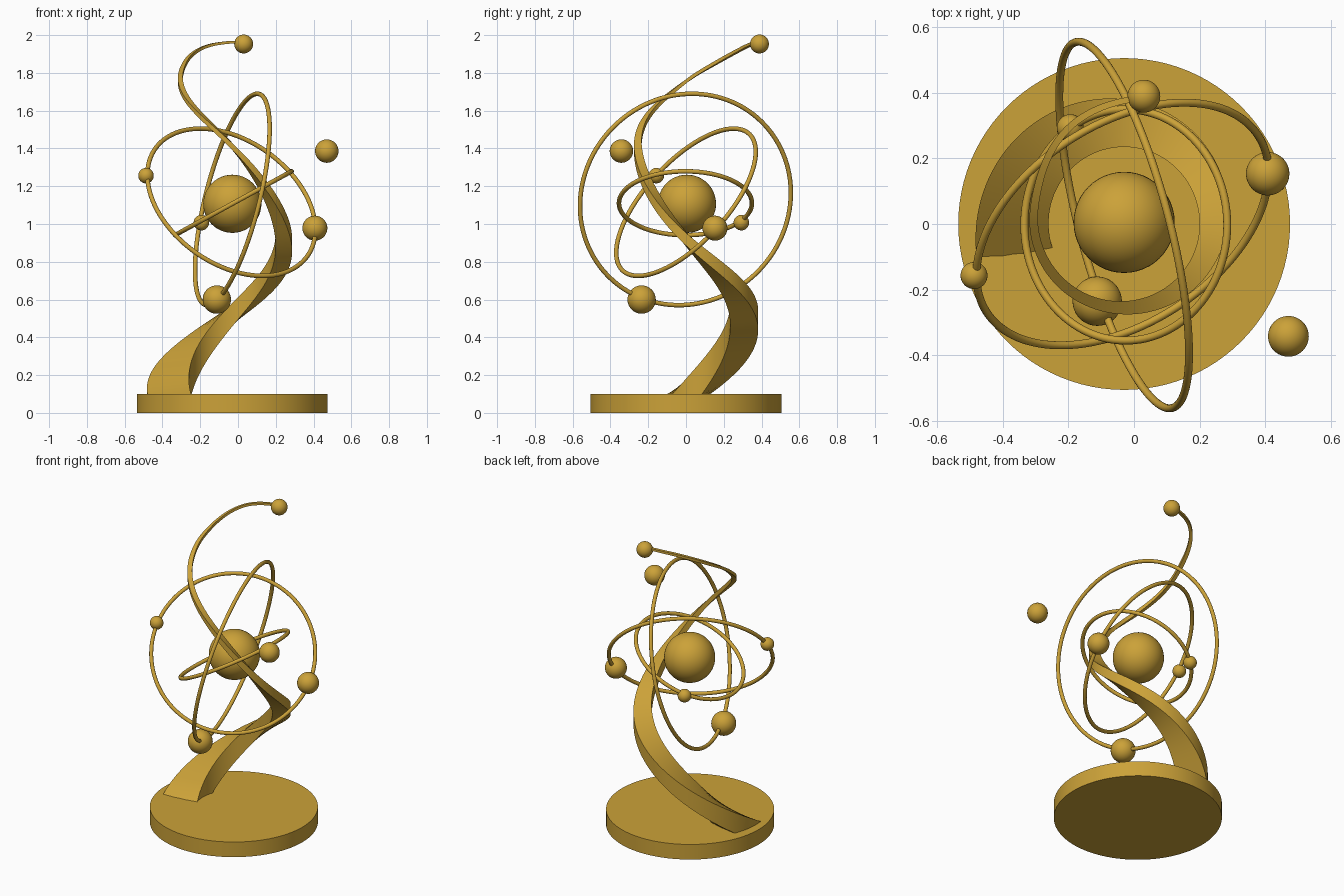
import bpy, bmesh, math
from mathutils import Vector

if "Cube" in bpy.data.objects:
    bpy.data.objects.remove(bpy.data.objects["Cube"])

CX = -0.03          # axis of base, nucleus and spiral
gold = bpy.data.materials.new("gold")
gold.diffuse_color = (0.6, 0.36, 0.04, 1)
gold.use_nodes = True
gold.node_tree.nodes["Principled BSDF"].inputs["Base Color"].default_value = gold.diffuse_color


def finish(name, angle=40):
    ob = bpy.context.object
    ob.name = name
    ob.data.materials.append(gold)
    bpy.ops.object.shade_smooth_by_angle(angle=math.radians(angle))
    return ob


def ball(name, loc, r):
    bpy.ops.mesh.primitive_uv_sphere_add(segments=48, ring_count=24, radius=r, location=loc)
    finish(name)


def ring(name, center, normal, r):
    rot = Vector(normal).to_track_quat('Z', 'Y').to_euler()
    bpy.ops.mesh.primitive_torus_add(major_radius=r, minor_radius=0.012, major_segments=128,
                                     minor_segments=16, location=center, rotation=rot)
    finish(name)


def smooth_key(keys, a):
    """Cubic interpolation through rows of (angle, values...)."""
    n = len(keys)

    def slope(i, c):
        p, q = keys[max(i - 1, 0)], keys[min(i + 1, n - 1)]
        return (q[c] - p[c]) / (q[0] - p[0])
    i = max(j for j in range(n - 1) if keys[j][0] <= a + 1e-6)
    k0, k1 = keys[i], keys[i + 1]
    d = k1[0] - k0[0]
    t = (a - k0[0]) / d
    out = []
    for c in range(1, len(k0)):
        out.append((2*t**3 - 3*t**2 + 1) * k0[c] + (t**3 - 2*t**2 + t) * d * slope(i, c)
                   + (3*t**2 - 2*t**3) * k1[c] + (t**3 - t**2) * d * slope(i + 1, c))
    return out


# round base
bpy.ops.mesh.primitive_cylinder_add(vertices=96, radius=0.505, depth=0.1, location=(CX, 0, 0.05))
finish("base")

# tapering spiral arm: clockwise angle, radius, height, radial width
keys = [(-20, 0.348, -0.01, 0.236), (0, 0.34, 0.085, 0.22), (90, 0.307, 0.52, 0.145),
        (180, 0.272, 0.92, 0.085), (270, 0.255, 1.41, 0.04), (360, 0.275, 1.755, 0.026),
        (386, 0.288, 1.835, 0.024), (424, 0.343, 1.935, 0.021), (450, 0.375, 1.963, 0.019),
        (459, 0.39, 1.955, 0.018)]
bm = bmesh.new()
STEPS = 200
prev = None
for s in range(STEPS + 1):
    a = -20 + 479 * s / STEPS
    r, z, w = smooth_key(keys, a)
    a0, a1 = max(a - 1, -20), min(a + 1, 459)
    rise = (smooth_key(keys, a1)[1] - smooth_key(keys, a0)[1]) / math.radians(a1 - a0)
    th = math.radians(180 - a)
    loop = []
    for sr, sz in ((-1, -1), (1, -1), (1, 1), (-1, 1)):
        rr = r + sr * w / 2
        half = (0.27 * w + 0.002) * math.sqrt(1 + (rise / rr) ** 2)
        loop.append(bm.verts.new((CX + rr * math.cos(th), rr * math.sin(th),
                                  max(z + sz * half, 0.05))))
    if prev:
        for i in range(4):
            j = (i + 1) % 4
            bm.faces.new((prev[i], prev[j], loop[j], loop[i]))
    else:
        bm.faces.new(loop)
    prev = loop
bm.faces.new(prev)
bmesh.ops.recalc_face_normals(bm, faces=bm.faces)
me = bpy.data.meshes.new("spiral_arm")
bm.to_mesh(me)
bm.free()
arm = bpy.data.objects.new("spiral_arm", me)
bpy.context.collection.objects.link(arm)
bpy.ops.object.select_all(action='DESELECT')
arm.select_set(True)
bpy.context.view_layer.objects.active = arm
finish("spiral_arm")

# nucleus and orbit rings
ball("nucleus", (CX, 0.005, 1.107), 0.154)
ring("orbit_front", (CX - 0.005, 0, 1.115), (0.43, -0.66, 0.61), 0.493)
ring("orbit_upright", (CX, -0.003, 1.13), (0.93, 0.245, -0.235), 0.576)
ring("orbit_inner", (CX + 0.005, -0.003, 1.11), (-0.48, 0, 0.877), 0.352)

# electrons
for name, loc, r in (("electron_right", (0.407, 0.153, 0.978), 0.066),
                     ("electron_left", (-0.487, -0.157, 1.256), 0.041),
                     ("electron_low", (-0.112, -0.235, 0.6), 0.075),
                     ("electron_inner", (-0.194, 0.293, 1.007), 0.041),
                     ("electron_free", (0.47, -0.342, 1.386), 0.062),
                     ("arm_tip", (0.03, 0.389, 1.953), 0.05)):
    ball(name, loc, r)
